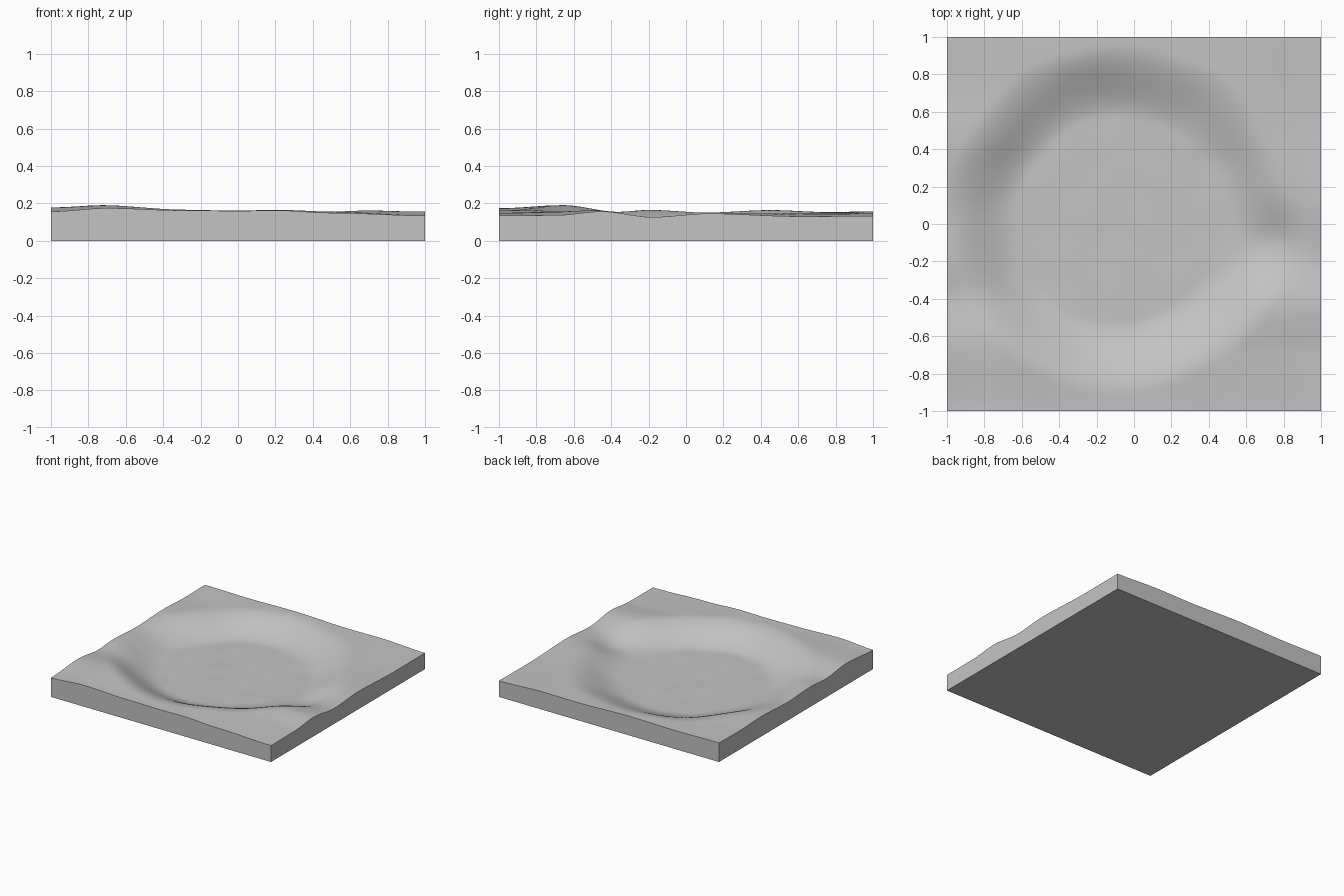
import bpy, bmesh, math
from mathutils import Vector, noise

cube = bpy.data.objects.get("Cube")
if cube:
    bpy.data.objects.remove(cube, do_unlink=True)

# Surface heights along each side of the slab, as (position, height)
FRONT = [(-1, .157), (-.7, .175), (-.3, .163), (0, .16), (.2, .163), (.5, .15), (1, .135)]
BACK = [(-1, .157), (-.6, .152), (-.2, .158), (.3, .145), (.6, .147), (1, .132)]
LEFT = [(-1, .135), (-.7, .137), (-.45, .157), (-.18, .127), (.12, .146), (.6, .131), (1, .132)]
RIGHT = [(-1, .157), (-.65, .179), (-.38, .153), (-.2, .165), (.12, .152), (.45, .164), (.75, .154), (1, .157)]
FLOOR = .04


def smooth(a, b, v):
    t = min(max((v - a) / (b - a), 0), 1)
    return t * t * (3 - 2 * t)


def profile(points, v):
    for (a, ha), (b, hb) in zip(points, points[1:]):
        if v <= b:
            return ha + (hb - ha) * smooth(a, b, v)
    return points[-1][1]


def land(x, y):
    """Blend the four side profiles across the square."""
    u, v = (x + 1) / 2, (y + 1) / 2
    f0, f1, b0, b1 = FRONT[0][1], FRONT[-1][1], BACK[0][1], BACK[-1][1]
    across = (1 - v) * profile(FRONT, x) + v * profile(BACK, x)
    along = (1 - u) * profile(RIGHT, y) + u * profile(LEFT, y)
    corners = (1 - v) * ((1 - u) * f0 + u * f1) + v * ((1 - u) * b0 + u * b1)
    return across + along - corners


def height(x, y):
    # Round basin with a slightly wobbly rim
    dx, dy = x + .08, y - .02
    r = math.hypot(dx, dy) + .03 * noise.noise(Vector((x * 2, y * 2, 3)))
    basin = 1 - smooth(.54, .94, r)
    # Short gully leaving the basin on one side
    gully = .8 * math.exp(-((y + .1) / .17) ** 2) * smooth(.3, .55, x) * (1 - smooth(.65, .98, x))
    carve = 1 - (1 - basin) * (1 - gully)
    ripple = .003 * noise.noise(Vector((x * 5, y * 5, 0)))
    top = land(x, y)
    return top + (FLOOR - top) * carve + ripple * carve


# Sculpted top, then skirt and underside
bm = bmesh.new()
bmesh.ops.create_grid(bm, x_segments=90, y_segments=90, size=1)
for vert in bm.verts:
    vert.co.z = height(vert.co.x, vert.co.y)
rim = [e for e in bm.edges if e.is_boundary]
skirt = bmesh.ops.extrude_edge_only(bm, edges=rim)["geom"]
for vert in [g for g in skirt if isinstance(g, bmesh.types.BMVert)]:
    vert.co.z = 0
base_edges = [g for g in skirt if isinstance(g, bmesh.types.BMEdge) and g.is_boundary]
bmesh.ops.contextual_create(bm, geom=base_edges)
bmesh.ops.recalc_face_normals(bm, faces=bm.faces)
mesh = bpy.data.meshes.new("terrain_slab")
bm.to_mesh(mesh)
bm.free()
slab = bpy.data.objects.new("terrain_slab", mesh)
bpy.context.collection.objects.link(slab)

# Plain grey surface
grey = bpy.data.materials.new("light_grey")
grey.use_nodes = True
color = (.55, .55, .55, 1)
grey.diffuse_color = color
grey.node_tree.nodes["Principled BSDF"].inputs["Base Color"].default_value = color
mesh.materials.append(grey)

bpy.ops.object.select_all(action='DESELECT')
slab.select_set(True)
bpy.context.view_layer.objects.active = slab
bpy.ops.object.shade_smooth_by_angle(angle=math.radians(40))
